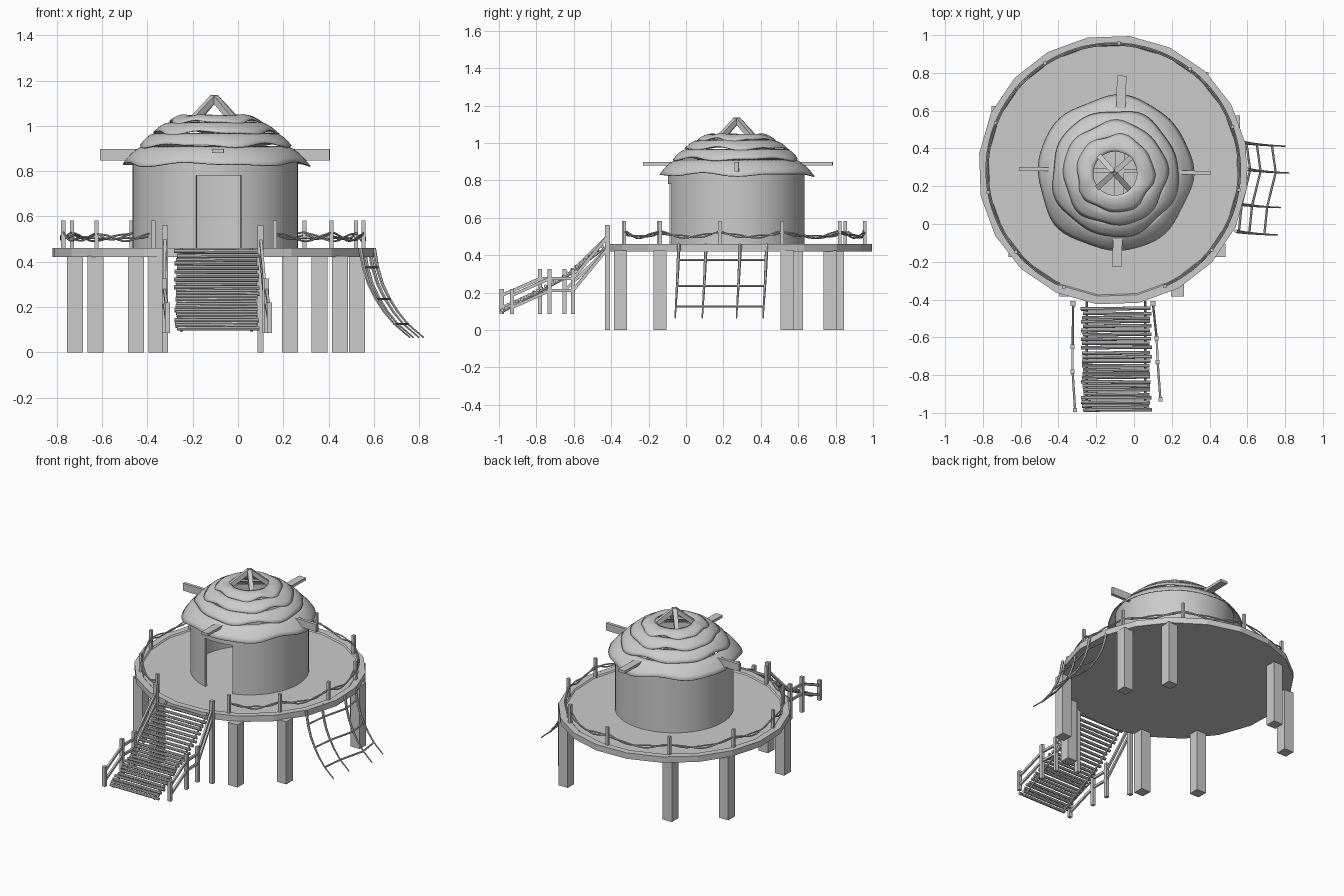
import bpy, bmesh, random
from math import sin, cos, pi, radians, tau
from mathutils import Vector

random.seed(4)
if "Cube" in bpy.data.objects:
    bpy.data.objects.remove(bpy.data.objects["Cube"])

grey = bpy.data.materials.new("weathered_grey")
grey.use_nodes = True
grey.diffuse_color = (0.6, 0.6, 0.6, 1)
grey.node_tree.nodes["Principled BSDF"].inputs["Base Color"].default_value = (0.6, 0.6, 0.6, 1)

DECK = Vector((-0.11, 0.285, 0))   # deck axis
HUT = Vector((-0.10, 0.268, 0))    # hut axis


def add(name, bm, smooth=False):
    bmesh.ops.recalc_face_normals(bm, faces=bm.faces)
    mesh = bpy.data.meshes.new(name)
    bm.to_mesh(mesh)
    bm.free()
    mesh.materials.append(grey)
    ob = bpy.data.objects.new(name, mesh)
    bpy.context.collection.objects.link(ob)
    if smooth:
        bpy.ops.object.select_all(action='DESELECT')
        ob.select_set(True)
        bpy.context.view_layer.objects.active = ob
        bpy.ops.object.shade_smooth_by_angle(angle=radians(40))
    return ob


def beam(name, p, q, w, d):
    """Square timber from p to q."""
    p, q = Vector(p), Vector(q)
    bm = bmesh.new()
    bmesh.ops.create_cube(bm, size=1)
    rot = (q - p).to_track_quat('Z', 'Y')
    for v in bm.verts:
        v.co = rot @ Vector((v.co.x * w, v.co.y * d, v.co.z * (q - p).length)) + (p + q) / 2
    return add(name, bm)


def post(name, x, y, z0, z1, w):
    return beam(name, (x, y, z0), (x, y, z1), w, w)


def tube(name, pts, r, taper=1.0, sides=6):
    """Round rope or pole through points."""
    bm = bmesh.new()
    pts = [Vector(p) for p in pts]
    rings = []
    for i, p in enumerate(pts):
        t = pts[min(i + 1, len(pts) - 1)] - pts[max(i - 1, 0)]
        rot = t.to_track_quat('Z', 'Y')
        rr = r * (1 + (taper - 1) * i / (len(pts) - 1))
        rings.append([bm.verts.new(p + rot @ Vector((rr * cos(tau * k / sides), rr * sin(tau * k / sides), 0)))
                      for k in range(sides)])
    for a, b in zip(rings, rings[1:]):
        for k in range(sides):
            n = (k + 1) % sides
            bm.faces.new((a[k], a[n], b[n], b[k]))
    bm.faces.new(rings[0])
    bm.faces.new(rings[-1])
    return add(name, bm, True)


def arc_wall(name, r, thick, a0, a1, z0, z1, n):
    """Curved wall with thickness between two angles."""
    bm = bmesh.new()
    cols = []
    for i in range(n + 1):
        a = a0 + (a1 - a0) * i / n
        cols.append([bm.verts.new(HUT + Vector((rr * cos(a), rr * sin(a), z)))
                     for rr, z in ((r, z0), (r, z1), (r - thick, z1), (r - thick, z0))])
    for a, b in zip(cols, cols[1:]):
        for k in range(4):
            n2 = (k + 1) % 4
            bm.faces.new((a[k], b[k], b[n2], a[n2]))
    bm.faces.new(cols[0])
    bm.faces.new(cols[-1])
    return add(name, bm, True)


# Deck: twenty-sided disc with a slightly raised rim
bm = bmesh.new()
profile = [(0.715, 0.42), (0.715, 0.46), (0.672, 0.46), (0.665, 0.452)]
rings = [[bm.verts.new(DECK + Vector((r * cos(radians(11 + 18 * k)), r * sin(radians(11 + 18 * k)), z)))
          for k in range(20)] for r, z in profile]
for a, b in zip(rings, rings[1:]):
    for k in range(20):
        n = (k + 1) % 20
        bm.faces.new((a[k], a[n], b[n], b[k]))
bm.faces.new(rings[0])
bm.faces.new(rings[-1])
add("deck", bm)

# Legs
for x, y in ((-.72, .59), (-.63, -.14), (-.45, .81), (-.36, -.35),
             (.23, -.35), (.45, -.14), (.36, .77), (.525, .54)):
    post("leg", x, y, 0, 0.425, 0.07)

# Hut wall with an open doorway, and the lintel over it
mid, half = radians(272.4), radians(15.9)
arc_wall("hut_wall", 0.365, 0.015, mid + half, mid - half + tau, 0.45, 0.87, 60)
arc_wall("door_lintel", 0.365, 0.015, mid - half, mid + half, 0.78, 0.87, 8)


# Roof: overlapping wavy skirts, open at the top
def skirt(index, r_in, z_in, r_out, z_out):
    bm = bmesh.new()
    n, steps = 72, 5
    ph = random.uniform(0, tau)
    rows = []
    for j in range(steps + 1):
        t = j / steps
        row = []
        for k in range(n):
            a = tau * k / n
            wave = 0.6 * sin(5 * a + ph) + 0.4 * sin(8 * a + 2 * ph)
            r = r_in + (r_out - r_in) * t + 0.012 * wave * t
            z = z_in + (z_out - z_in) * t + 0.012 * sin(pi * t) - 0.011 * wave * t
            row.append(bm.verts.new(HUT + Vector((r * cos(a), r * sin(a), z))))
        rows.append(row)
    for a, b in zip(rows, rows[1:]):
        for k in range(n):
            m = (k + 1) % n
            bm.faces.new((a[k], b[k], b[m], a[m]))
    ob = add(f"roof_skirt_{index}", bm, True)
    sol = ob.modifiers.new("thickness", 'SOLIDIFY')
    sol.thickness = 0.006


hem = [(0.13, 1.05), (0.205, 1.02), (0.275, 0.972), (0.335, 0.915), (0.41, 0.832)]
for i, ((ri, zi), (ro, zo)) in enumerate(zip(hem, hem[1:])):
    skirt(i, ri - 0.015, zi - 0.004, ro, zo)

# Crossed roof beams poking through the thatch
beam("roof_beam_across", (-0.61, 0.293, 0.873), (0.405, 0.27, 0.873), 0.02, 0.05)
beam("roof_beam_deep", (-0.09, -0.228, 0.888), (-0.065, 0.785, 0.888), 0.05, 0.018)

# Four struts meeting above the smoke hole
apex = Vector((-0.105, 0.272, 1.125))
for k in range(4):
    a = radians(42 + 90 * k)
    beam("peak_strut", apex, apex + Vector((0.145 * cos(a), 0.145 * sin(a), -0.115)), 0.028, 0.028)

# Railing posts, with two twisting ropes between them
angles = [-66, -39, -9, 20, 53, 87.5, 122.5, 158, 190, 220, 247]
for d in angles:
    a = radians(d)
    post("railing_post", DECK.x + 0.672 * cos(a), DECK.y + 0.672 * sin(a), 0.45, 0.582, 0.018)
for s in (1, -1):
    pts = []
    for i, (d0, d1) in enumerate(zip(angles, angles[1:])):
        for j in range(12):
            t = j / 12
            a = radians(d0 + (d1 - d0) * t)
            z = 0.525 - 0.028 * sin(pi * t) + s * 0.007 * sin(tau * t * 1.5 + i)
            r = 0.668 + s * 0.004
            pts.append((DECK.x + r * cos(a), DECK.y + r * sin(a), z))
    tube("railing_rope", pts, 0.0045)


# Stair treads in two flights of round poles
def flight(name, count, y0, z0, y1, z1):
    for i in range(count):
        t = i / (count - 1)
        y, z = y0 + (y1 - y0) * t, z0 + (z1 - z0) * t
        j = [random.uniform(-0.008, 0.008) for _ in range(3)]
        tube(name, [(-0.275 + j[0], y, z + j[2] * 0.3), (0.088 + j[1], y + j[2] * 0.6, z)], 0.0095, sides=8)


flight("upper_tread", 10, -0.45, 0.445, -0.655, 0.285)
flight("lower_tread", 15, -0.685, 0.27, -0.985, 0.105)
for x in (-0.25, 0.06):
    tube("stair_stringer", [(x, -0.41, 0.455), (x, -0.66, 0.27), (x, -0.985, 0.095)], 0.007)

# Stair posts and rails on each side
for side, xs, ys in (("left", (0.10, 0.12, 0.125, 0.14), (-.42, -.605, -.73, -.93)),
                     ("right", (-0.322, -0.325, -0.325, -0.312), (-.42, -.65, -.78, -.985))):
    post(f"stair_newel_{side}", xs[0], ys[0], 0, 0.56, 0.026)
    for x, y, top in zip(xs[1:], ys[1:], (0.325, 0.325, 0.22)):
        post(f"stair_post_{side}", x, y, 0.085, top, 0.022)
    for heights in ((0.50, 0.275, 0.275, 0.185), (0.435, 0.21, 0.21, 0.12)):
        nodes = list(zip(xs, ys, heights))
        for p, q in zip(nodes, nodes[1:]):
            beam(f"stair_rail_{side}", p, q, 0.012, 0.016)

# Hanging climbing net: four curved ropes and three rungs
curve = [(0.60, 0.46), (0.615, 0.375), (0.638, 0.30), (0.67, 0.235), (0.705, 0.18), (0.75, 0.125), (0.82, 0.065)]
ropes = [(0.432, -0.02), (0.29, 0.0), (0.107, -0.045), (-0.038, -0.06)]
for y, dx in ropes:
    tube("net_rope", [(x + dx, y - 0.02 * i / 6, z) for i, (x, z) in enumerate(curve)], 0.0095, 0.4)
for i in (1, 3, 5):
    x, z = curve[i]
    tube("net_rung", [(x + dx, y - 0.02 * i / 6, z) for y, dx in ropes], 0.006)
